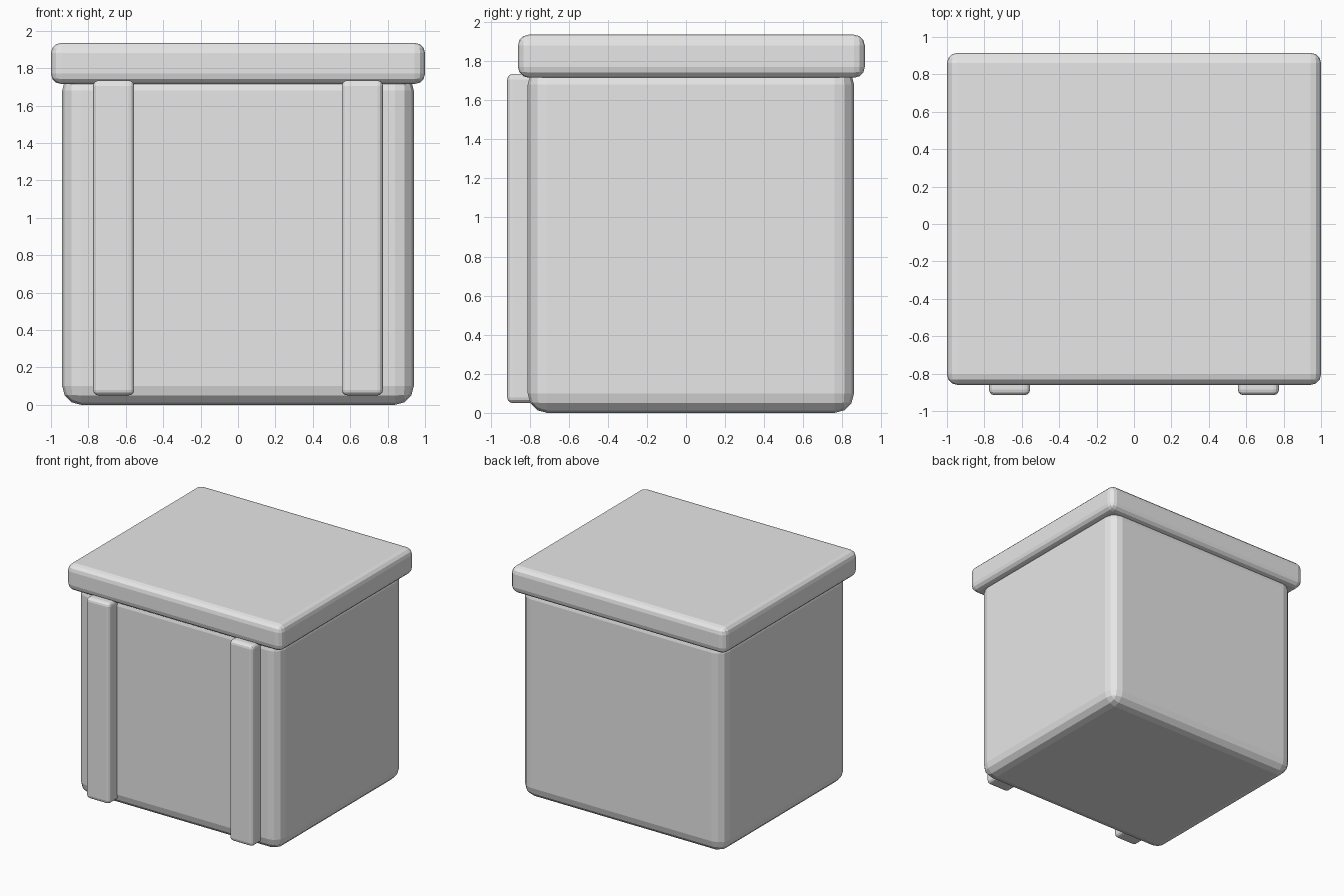
import bpy
import bmesh

cube = bpy.data.objects.get("Cube")
if cube:
    bpy.data.objects.remove(cube, do_unlink=True)

grey = bpy.data.materials.new("light_grey")
grey.use_nodes = True
grey.diffuse_color = (0.8, 0.8, 0.8, 1)
grey.node_tree.nodes["Principled BSDF"].inputs["Base Color"].default_value = grey.diffuse_color


def rounded_box(name, low, high, radius):
    """Box between two corners with three-segment rounded edges."""
    mesh = bpy.data.meshes.new(name)
    bm = bmesh.new()
    bmesh.ops.create_cube(bm, size=1)
    for v in bm.verts:
        v.co = [(h - l) * c for l, h, c in zip(low, high, v.co)]
    bm.to_mesh(mesh)
    bm.free()
    mesh.materials.append(grey)
    obj = bpy.data.objects.new(name, mesh)
    obj.location = [(l + h) / 2 for l, h in zip(low, high)]
    bpy.context.collection.objects.link(obj)
    bevel = obj.modifiers.new("rounded_edges", 'BEVEL')
    bevel.width = radius
    bevel.segments = 3
    return obj


# Main box and overhanging lid
rounded_box("box_body", (-0.94, -0.81, 0), (0.94, 0.86, 1.78), 0.1)
rounded_box("lid", (-1, -0.86, 1.715), (1, 0.915, 1.935), 0.055)

# Two upright slats on the front
for side, x in (("left", 0.665), ("right", -0.665)):
    rounded_box("front_slat_" + side, (x - 0.11, -0.915, 0.05), (x + 0.11, -0.76, 1.735), 0.03)
